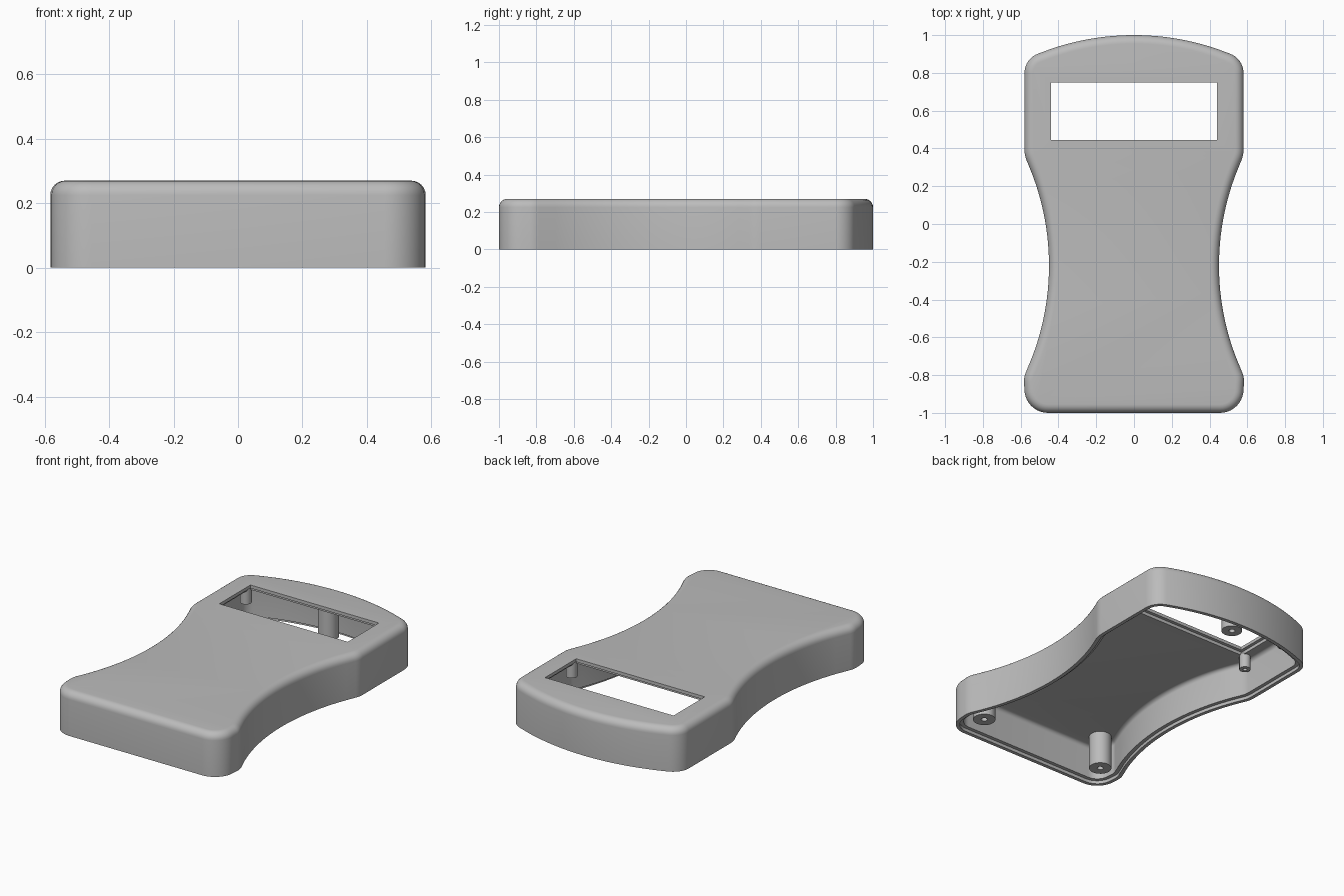
import bpy, bmesh
from math import sin, cos, pi, radians
from mathutils import Vector

cube = bpy.data.objects.get("Cube")
if cube:
    bpy.data.objects.remove(cube)

HEIGHT, WALL, LIP = 0.27, 0.045, 0.02
CEILING = HEIGHT - 0.04

grey = bpy.data.materials.new("plain grey")
grey.use_nodes = True
grey.diffuse_color = (0.5, 0.5, 0.5, 1)
grey.node_tree.nodes["Principled BSDF"].inputs["Base Color"].default_value = (0.5, 0.5, 0.5, 1)


def make_object(name, bm):
    bmesh.ops.recalc_face_normals(bm, faces=bm.faces)
    mesh = bpy.data.meshes.new(name)
    bm.to_mesh(mesh)
    bm.free()
    mesh.materials.append(grey)
    obj = bpy.data.objects.new(name, mesh)
    bpy.context.collection.objects.link(obj)
    return obj


def smooth(obj):
    bpy.ops.object.select_all(action='DESELECT')
    obj.select_set(True)
    bpy.context.view_layer.objects.active = obj
    bpy.ops.object.shade_smooth_by_angle(angle=radians(30))


def fillet(before, corner, after, radius, steps):
    """Round a corner between two straight runs."""
    c = Vector(corner)
    u = (Vector(before) - c).normalized()
    v = (Vector(after) - c).normalized()
    half = u.angle(v) / 2
    centre = c + (u + v).normalized() * radius / sin(half)
    start = c + u * radius * cos(half) / sin(half) - centre
    end = c + v * radius * cos(half) / sin(half) - centre
    turn = pi - 2 * half
    return [centre + (start * sin((1 - i / steps) * turn) + end * sin(i / steps * turn)) / sin(turn)
            for i in range(steps + 1)]


def arc_height(x):
    """Crown of the head: a shallow arc."""
    r = 1.36
    return 1 - r + (r * r - x * x) ** 0.5


def waist(y):
    """Concave grip on the side."""
    r = 1.36
    return 0.45 + r - (r * r - (y + 0.22) ** 2) ** 0.5


def outline():
    """Clockwise outline seen from above, mirrored in x."""
    side = [Vector((i * 0.04, arc_height(i * 0.04))) for i in range(1, 12)]
    side += fillet((0.44, arc_height(0.44)), (0.58, 0.875), (0.58, 0.4), 0.11, 10)
    side += fillet((0.58, 0.8), (0.58, 0.365), (waist(0.25), 0.25), 0.15, 4)
    side += [Vector((waist(y), y)) for y in (0.28 - i * 0.0425 for i in range(24))]
    side += fillet((waist(-0.7), -0.7), (0.583, -0.81), (0.58, -1), 0.12, 4)
    side += fillet((0.58, -0.86), (0.58, -1), (0, -1), 0.125, 10)
    left = [Vector((-p.x, p.y)) for p in reversed(side)]
    return [Vector((0, 1))] + side + left


def inset(points, d):
    """Move a clockwise loop inwards by d."""
    result = []
    for i, p in enumerate(points):
        a = (p - points[i - 1]).normalized()
        b = (points[(i + 1) % len(points)] - p).normalized()
        na, nb = Vector((a.y, -a.x)), Vector((b.y, -b.x))
        n = (na + nb).normalized()
        result.append(p + n * d / n.dot(na))
    return result


def edge_round(offset, top, radius, steps=6):
    """Offset and height pairs for a rounded upper edge."""
    return [(offset + radius * (1 - cos(t)), top - radius + radius * sin(t))
            for t in (i / steps * pi / 2 for i in range(steps + 1))]


# Hollow case: one profile swept round the outline, from ceiling to rim to top
base = outline()
inner = edge_round(WALL, CEILING, 0.025)
outer = edge_round(0, HEIGHT, 0.045)
profile = inner[::-1] + [(WALL, LIP), (WALL / 2, LIP), (WALL / 2, 0), (0, 0)] + outer
bm = bmesh.new()
loops = [[bm.verts.new((p.x, p.y, z)) for p in inset(base, d)] for d, z in profile]
for low, high in zip(loops, loops[1:]):
    for i in range(len(low)):
        bm.faces.new((low[i - 1], low[i], high[i], high[i - 1]))
bm.faces.new(loops[0])
bm.faces.new(loops[-1])
case = make_object("case_shell", bm)


def cut_box(name, half_x, y0, y1, z0, z1):
    bm = bmesh.new()
    bmesh.ops.create_cube(bm, size=1)
    for v in bm.verts:
        v.co = (v.co.x * 2 * half_x, (y0 + y1) / 2 + v.co.y * (y1 - y0),
                (z0 + z1) / 2 + v.co.z * (z1 - z0))
    cutter = make_object(name, bm)
    mod = case.modifiers.new(name, 'BOOLEAN')
    mod.object = cutter
    mod.operation = 'DIFFERENCE'
    mod.solver = 'EXACT'
    bpy.context.view_layer.objects.active = case
    bpy.ops.object.modifier_apply(modifier=name)
    bpy.data.objects.remove(cutter)


# Display window with a wider ledge on the inside
cut_box("window_cutter", 0.44, 0.445, 0.75, 0.1, 0.4)
cut_box("ledge_cutter", 0.46, 0.425, 0.77, 0.1, CEILING + 0.02)
smooth(case)


def post(name, x, y, radius, hole, bottom, depth, sides=24):
    """Round post hanging from the ceiling, with a blind screw hole."""
    rings = [(radius, CEILING + 0.01), (radius, bottom), (hole, bottom), (hole, bottom + depth)]
    bm = bmesh.new()
    loops = [[bm.verts.new((x + r * cos(2 * pi * i / sides), y + r * sin(2 * pi * i / sides), z))
              for i in range(sides)] for r, z in rings]
    for a, b in zip(loops, loops[1:]):
        for i in range(sides):
            bm.faces.new((a[i - 1], a[i], b[i], b[i - 1]))
    bm.faces.new(loops[0])
    bm.faces.new(loops[-1])
    smooth(make_object(name, bm))


# Tall screw posts and short display posts
post("head_screw_post", 0, 0.885, 0.06, 0.018, LIP, 0.12)
for label, s in (("left", 1), ("right", -1)):
    post(label + "_base_screw_post", s * 0.44, -0.83, 0.065, 0.018, LIP, 0.12)
    post(label + "_front_display_post", s * 0.485, 0.425, 0.033, 0.012, 0.145, 0.05)
    post(label + "_back_display_post", s * 0.485, 0.77, 0.033, 0.012, 0.145, 0.05)
